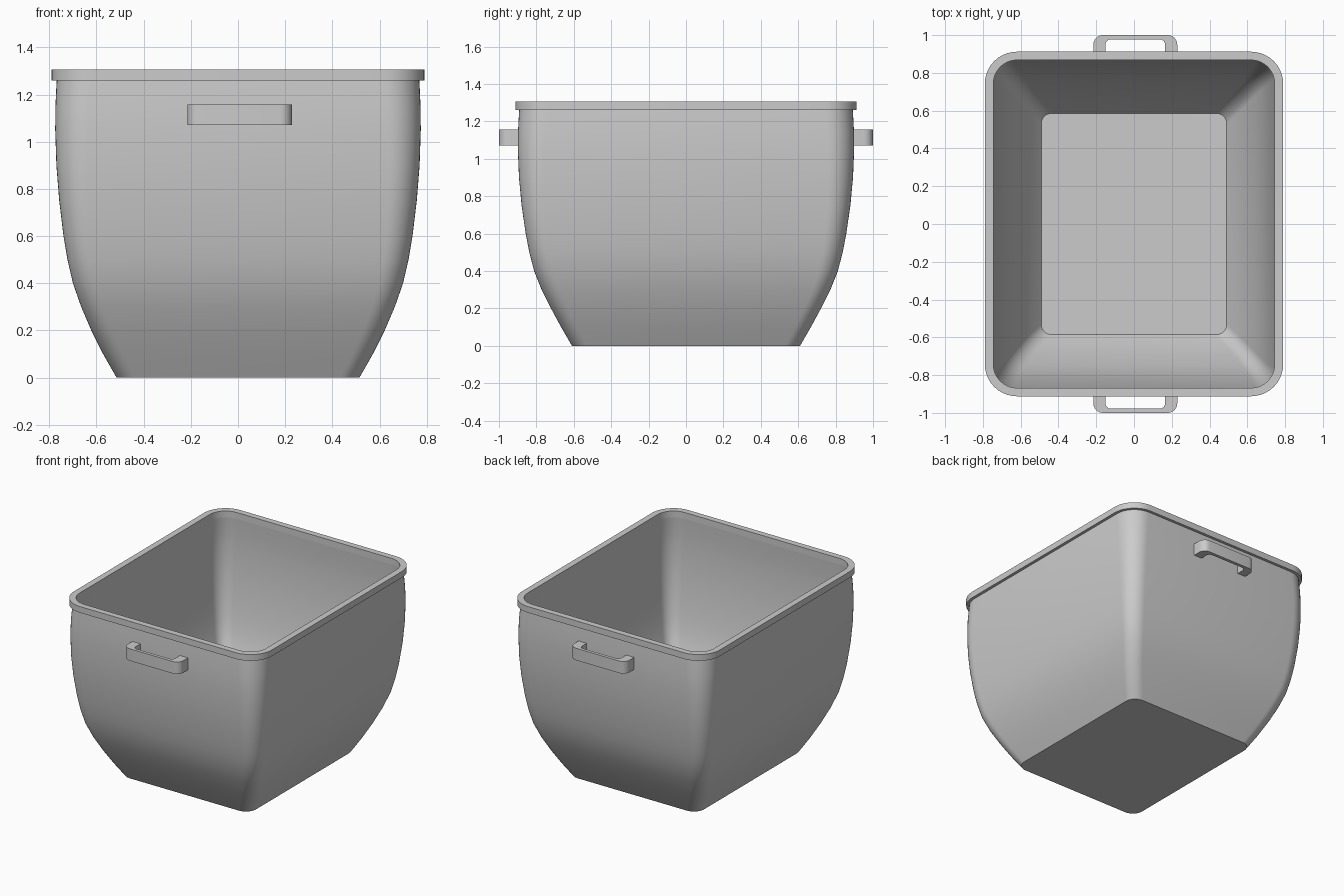
import bpy
import bmesh
from math import sin, cos, pi, radians

cube = bpy.data.objects.get("Cube")
if cube:
    bpy.data.objects.remove(cube)

grey = bpy.data.materials.new("plain grey")
grey.use_nodes = True
colour = (0.6, 0.6, 0.6, 1)
grey.diffuse_color = colour
grey.node_tree.nodes["Principled BSDF"].inputs["Base Color"].default_value = colour


def rounded_ring(bm, hx, hy, r, z, n=10):
    """Rounded rectangle of vertices at height z."""
    verts = []
    for i, (sx, sy) in enumerate([(1, 1), (-1, 1), (-1, -1), (1, -1)]):
        for k in range(n + 1):
            a = (i + k / n) * pi / 2
            verts.append(bm.verts.new((sx * (hx - r) + r * cos(a),
                                       sy * (hy - r) + r * sin(a), z)))
    return verts


def bridge(bm, a, b):
    for i in range(len(a)):
        j = (i + 1) % len(a)
        bm.faces.new((a[i], a[j], b[j], b[i]))


def finish(bm, name):
    bmesh.ops.recalc_face_normals(bm, faces=bm.faces)
    mesh = bpy.data.meshes.new(name)
    bm.to_mesh(mesh)
    bm.free()
    mesh.materials.append(grey)
    obj = bpy.data.objects.new(name, mesh)
    bpy.context.collection.objects.link(obj)
    bpy.ops.object.select_all(action="DESELECT")
    obj.select_set(True)
    bpy.context.view_layer.objects.active = obj
    bpy.ops.object.shade_smooth_by_angle(angle=radians(30))
    return obj


# Bulging wall: height, half width, half depth
WALL = 0.024
TOP = 1.26
profile = [(0, 0.515, 0.61), (0.1, 0.572, 0.668), (0.2, 0.622, 0.722),
           (0.3, 0.665, 0.772), (0.4, 0.7, 0.812), (0.5, 0.723, 0.838),
           (0.6, 0.74, 0.857), (0.75, 0.758, 0.879), (0.9, 0.77, 0.893),
           (1.05, 0.775, 0.899), (1.15, 0.774, 0.898), (TOP, 0.769, 0.892)]


def corner(z):
    return 0.08 + 0.07 * z / TOP


# Body: outer skin, inner skin, base and floor
bm = bmesh.new()
outer = [rounded_ring(bm, x, y, corner(z), z) for z, x, y in profile]
inner = [rounded_ring(bm, x - WALL, y - WALL, corner(z) - WALL, max(z, 0.02))
         for z, x, y in profile]
loops = outer + inner[::-1]
for a, b in zip(loops, loops[1:]):
    bridge(bm, a, b)
bm.faces.new(outer[0])
bm.faces.new(inner[0])
finish(bm, "tub_body")

# Rim: flat band around the opening
bm = bmesh.new()
rim = [rounded_ring(bm, hx, hy, r, z) for hx, hy, r, z in
       [(0.745, 0.868, 0.126, TOP), (0.79, 0.912, 0.17, TOP),
        (0.79, 0.912, 0.17, 1.305), (0.745, 0.868, 0.126, 1.305)]]
for i in range(4):
    bridge(bm, rim[i], rim[(i + 1) % 4])
finish(bm, "rim")


# Handles: U-shaped loops with rounded outer corners
def u_path(half, reach, r, n=6):
    """Outline from the wall, around the grip and back to the wall."""
    pts = [(half, 0.885)]
    for side, start in ((1, 0), (-1, pi / 2)):
        for k in range(n + 1):
            a = start + k / n * pi / 2
            pts.append((side * (half - r) + r * cos(a), reach - r + r * sin(a)))
    return pts + [(-half, 0.885)]


for name, side in (("front_handle", -1), ("back_handle", 1)):
    bm = bmesh.new()
    paths = [(u_path(0.222, 1.0, 0.05), 1.07), (u_path(0.222, 1.0, 0.05), 1.157),
             (u_path(0.158, 0.977, 0.028), 1.157), (u_path(0.158, 0.977, 0.028), 1.07)]
    rows = [[bm.verts.new((x + 0.007, side * y, z)) for x, y in pts]
            for pts, z in paths]
    for i in range(4):
        a, b = rows[i], rows[(i + 1) % 4]
        for k in range(len(a) - 1):
            bm.faces.new((a[k], a[k + 1], b[k + 1], b[k]))
    for end in (0, -1):
        bm.faces.new([row[end] for row in rows])
    finish(bm, name)
